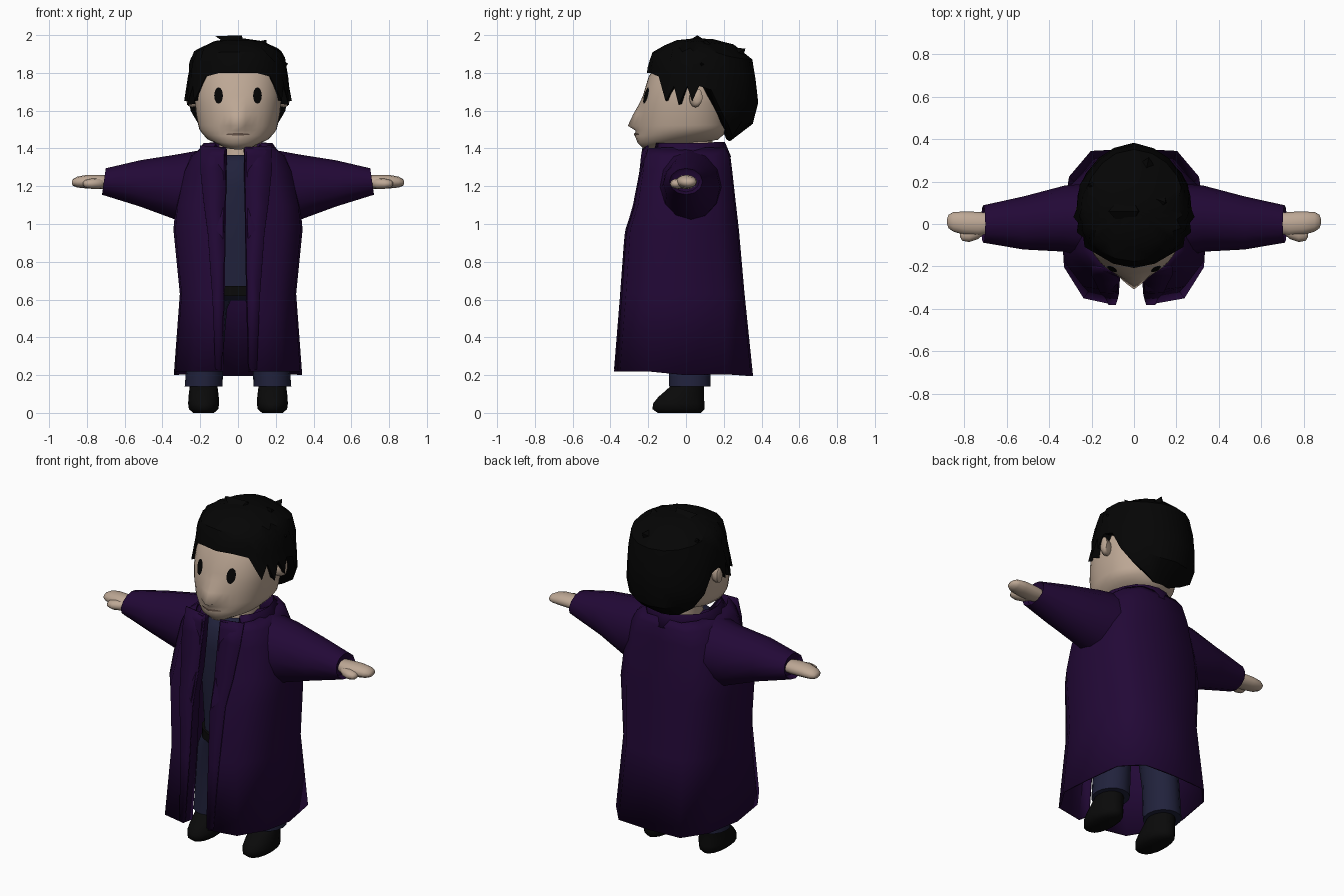
import bpy, bmesh, math, random
from mathutils import Vector
from mathutils.bvhtree import BVHTree

if "Cube" in bpy.data.objects:
    bpy.data.objects.remove(bpy.data.objects["Cube"])

random.seed(4)


def mat(name, r, g, b):
    m = bpy.data.materials.new(name)
    m.diffuse_color = (r, g, b, 1)
    m.use_nodes = True
    m.node_tree.nodes["Principled BSDF"].inputs["Base Color"].default_value = m.diffuse_color
    return m


PURPLE = mat("purple cloth", 0.016, 0.0025, 0.037)
NAVY = mat("navy cloth", 0.015, 0.016, 0.045)
SKIN = mat("skin", 0.51, 0.39, 0.30)
HAIR = mat("black hair", 0.0015, 0.0015, 0.0015)
LEATHER = mat("black leather", 0.003, 0.003, 0.003)
EYE = mat("eye black", 0.001, 0.001, 0.001)
LIP = mat("mouth brown", 0.12, 0.08, 0.06)


def make(name, verts, faces, material, angle=40, thick=0):
    me = bpy.data.meshes.new(name)
    me.from_pydata([tuple(v) for v in verts], [], faces)
    bm = bmesh.new()
    bm.from_mesh(me)
    bmesh.ops.recalc_face_normals(bm, faces=bm.faces)
    bm.to_mesh(me)
    bm.free()
    me.materials.append(material)
    ob = bpy.data.objects.new(name, me)
    bpy.context.collection.objects.link(ob)
    bpy.ops.object.select_all(action='DESELECT')
    ob.select_set(True)
    bpy.context.view_layer.objects.active = ob
    if angle:
        bpy.ops.object.shade_smooth_by_angle(angle=math.radians(angle))
    if thick:
        s = ob.modifiers.new("thickness", 'SOLIDIFY')
        s.thickness, s.offset = thick, 0
    return ob


def loft(name, rings, material, closed=True, cap=True, angle=40, thick=0):
    n = len(rings[0])
    verts = [p for r in rings for p in r]
    faces = []
    for i in range(len(rings) - 1):
        for j in range(n if closed else n - 1):
            k = (j + 1) % n
            faces.append((i*n + j, i*n + k, (i+1)*n + k, (i+1)*n + j))
    if closed and cap:
        faces += [tuple(range(n)), tuple(range((len(rings)-1)*n, len(rings)*n))]
    return make(name, verts, faces, material, angle, thick)


def ring_z(cx, cy, z, rx, ry, n=16):
    return [(cx + rx*math.sin(2*math.pi*i/n), cy - ry*math.cos(2*math.pi*i/n), z) for i in range(n)]


def ring_x(x, cy, cz, ry, rz, n=12, slant=0):
    out = []
    for i in range(n):
        a = 2*math.pi*i/n
        out.append((x - slant*math.sin(a), cy + ry*math.cos(a), cz + rz*math.sin(a)))
    return out


def flip(rings, s):
    return [[(s*p[0], p[1], p[2]) for p in r] for r in rings]


def lerp(table, t):
    for (a, u), (b, v) in zip(table, table[1:]):
        if (a - t)*(b - t) <= 0:
            return u + (v - u)*(t - a)/(b - a)
    return table[-1][1]


# coat body: open strip around the body, front edges folded inward
half = [(0, -0.82), (0.28, -0.99), (0.70, -0.91), (0.97, -0.53), (1, 0), (0.9, 0.63), (0.6, 0.97), (0, 1)]
rows = [(0.22, .335, .38, .35), (0.63, .303, .345, .305), (0.97, .337, .32, .275),
        (1.10, .325, .275, .26), (1.28, .285, .245, .24), (1.36, .245, .236, .23), (1.40, .19, .23, .21)]


def edge_x(z):
    return lerp([(0.2, .072), (0.6, .062), (1.1, .054), (1.45, .048)], z)


rings = []
for z, w, f, b in rows:
    def pt(s, i):
        x, y = half[i]
        px = s*x*w
        if i < 2:
            px = s*(edge_x(z) + .012*i) - 0.014
        drop = -0.025*max(0, y) if z < 0.3 else 0
        if z < 0.3 and i == 4:
            drop = -0.02
        return (px, y*(f if y < 0 else b), z + drop)
    rings.append([pt(1, i) for i in range(8)] + [pt(-1, i) for i in range(6, -1, -1)])
loft("coat_body", rings, PURPLE, closed=False, angle=62, thick=0.01)

# standing collar, open at the front
crings = []
for z, rx, ry in ((1.35, .12, .13), (1.425, .185, .205), (1.35, .235, .235)):
    crings.append([(rx*math.sin(math.radians(a)), -ry*math.cos(math.radians(a)),
                    z + 0.005*(abs(a - 180) < 50)) for a in range(40, 321, 20)])
loft("collar", crings, PURPLE, closed=False, angle=50, thick=0.008)

for s, side in ((1, "left"), (-1, "right")):
    # lapel running down the front edge
    inner = [(-.215, 1.405), (-.238, 1.30), (-.278, 1.08), (-.325, .9), (-.347, .6), (-.377, .23)]
    outer = [(.19, -.20, 1.415), (.19, -.238, 1.29), (.17, -.277, 1.10), (.15, -.32, .95), (.125, -.345, .6), (.11, -.377, .23)]
    strip = [[(s*edge_x(z) - .014, y, z), (s*b[0] - .01, b[1], b[2])] for (y, z), b in zip(inner, outer)]
    loft(side + "_lapel", strip, PURPLE, closed=False, angle=40, thick=0.008)

    # sleeve
    sl = [ring_x(.12, .01, 1.20, .19, .205), ring_x(.33, .025, 1.195, .155, .172),
          ring_x(.52, .005, 1.215, .125, .122), ring_x(.71, 0, 1.225, .088, .07, slant=.01),
          ring_x(.69, 0, 1.225, .07, .055)]
    loft(side + "_sleeve", flip(sl, s), PURPLE)

    # mitten hand with the thumb bulging forward
    hd = [ring_x(.67, .005, 1.222, .045, .034), ring_x(.73, 0, 1.222, .057, .038), ring_x(.80, .004, 1.224, .055, .036),
          ring_x(.85, .01, 1.222, .046, .029), ring_x(.873, .012, 1.22, .032, .018), ring_x(.88, .012, 1.22, .012, .007)]
    loft(side + "_hand", flip(hd, s), SKIN, angle=80)
    th = [ring_x(.69, -.015, 1.217, .02, .02), ring_x(.735, -.035, 1.214, .036, .028),
          ring_x(.775, -.048, 1.213, .037, .027), ring_x(.808, -.052, 1.213, .027, .02), ring_x(.82, -.05, 1.213, .01, .008)]
    loft(side + "_thumb", flip(th, s), SKIN, angle=80)

    # trouser leg
    lg = [ring_z(.11, .01, .64, .09, .13), ring_z(.148, .01, .55, .09, .12),
          ring_z(.17, .02, .35, .095, .11), ring_z(.182, .02, .14, .10, .11)]
    loft(side + "_trouser_leg", flip(lg, s), NAVY)

    # shoe: stacked outlines with a low toe
    sh = [ring_z(.182, -.035, 0, .055, .115), ring_z(.182, -.04, .02, .078, .138), ring_z(.182, -.038, .05, .082, .136),
          ring_z(.182, -.026, .085, .08, .12), ring_z(.182, -.005, .12, .076, .10), ring_z(.182, .012, .15, .072, .085)]
    loft(side + "_shoe", flip(sh, s), LEATHER, angle=65)

    # ear
    er = [ring_x(.20, .04, 1.665, .025, .04), ring_x(.245, .05, 1.667, .032, .05),
          ring_x(.265, .06, 1.672, .028, .046), ring_x(.272, .062, 1.675, .016, .03)]
    loft(side + "_ear", flip(er, s), SKIN, angle=60)

# shirt, hips, belt, neck
loft("shirt", [ring_z(-.0, 0, z, rx, ry) for z, rx, ry in
     ((.64, .19, .165), (.9, .2, .185), (1.2, .21, .20), (1.32, .17, .185), (1.365, .10, .14))], NAVY, angle=60)
loft("hips", [ring_z(0, .01, z, rx, ry) for z, rx, ry in ((.595, .14, .12), (.62, .195, .16), (.66, .195, .165))], NAVY)
loft("belt", [ring_z(0, 0, z, .205, .182) for z in (.62, .672)], LEATHER)
loft("neck", [ring_z(0, 0.02, 1.33, .10, .125), ring_z(0, 0.03, 1.47, .10, .11)], SKIN)

# head: rounded outlines, jaw tilting up toward the back, nose as a wedge in the front
shape = [(1.395, .09, .22, .17, .13), (1.43, .165, .25, .20, .10), (1.465, .19, .25, .21, .06), (1.495, .205, .25, .22, .03),
         (1.52, .21, .25, .22, .01), (1.58, .222, .248, .23, 0), (1.64, .228, .238, .24, 0),
         (1.68, .23, .228, .25, 0), (1.78, .22, .198, .25, 0), (1.88, .17, .13, .2, 0)]
wedge = [(1.39, 0), (1.43, .006), (1.465, .02), (1.495, .018), (1.52, .058), (1.58, .032), (1.66, 0), (1.9, 0)]
hrings = []
for z, w, f, b, tilt in shape:
    r = []
    for i in range(40):
        a = 2*math.pi*i/40
        sx, cy = math.sin(a), -math.cos(a)
        x = w*math.copysign(abs(sx)**0.92, sx)
        y = math.copysign(abs(cy)**0.92, cy)*(f if cy < 0 else b)
        push = lerp(wedge, z)*max(0, 1 - abs(x)/.085) if cy < 0 else 0
        r.append((x, y - push, z + tilt*(y + f)))
    hrings.append(r)
head = loft("head", hrings, SKIN, angle=75)

# eyes and mouth: thin ovals laid on the face
bvh = BVHTree.FromPolygons([v.co for v in head.data.vertices], [tuple(p.vertices) for p in head.data.polygons])


def decal(name, cx, cz, rx, rz, material, n=16):
    verts = []
    for k in (0, .5, 1):
        for i in range(n):
            a = 2*math.pi*i/n
            x, z = cx + k*rx*math.cos(a), cz + k*rz*math.sin(a)
            hit = bvh.ray_cast(Vector((x, -1, z)), Vector((0, 1, 0)))[0]
            verts.append((x, hit.y - 0.005, z))
    loft(name, [verts[:n], verts[n:2*n], verts[2*n:]], material, cap=False)


decal("left_eye", .103, 1.68, .023, .043, EYE)
decal("right_eye", -.103, 1.68, .023, .043, EYE)
decal("mouth", 0, 1.475, .065, .006, LIP)

# hair: chunky cap with a jagged lower edge (angle from the front, edge height)
edge = [(0, 1.80), (22, 1.80), (40, 1.78), (54, 1.65), (62, 1.73), (69, 1.63), (77, 1.73), (83, 1.65),
        (90, 1.73), (102, 1.71), (112, 1.60), (124, 1.52), (142, 1.465), (160, 1.44), (180, 1.44)]
bulge = [(1.985, 0), (1.975, .4), (1.92, .84), (1.85, .93), (1.75, .98), (1.62, 1), (1.55, .95), (1.5, .86), (1.46, .7), (1.43, .45)]
cols = edge + [(360 - a, z) for a, z in edge[-2:0:-1]]


def hair_pt(a, z, k=1):
    f, a = lerp(bulge, z)*k, math.radians(a)
    return (.275*f*math.sin(a), .07 - (.29 if math.cos(a) > 0 else .31)*f*math.cos(a), z)


hr = []
for s in (0.03, .12, .3, .5, .7, .87, 1):
    row = []
    for a, e in cols:
        j = random.uniform(-.02, .02) if .1 < s < .85 else 0
        spike = .05 if s == 1 and e < 1.7 and (50 < a < 90 or 270 < a < 310) else 0
        row.append(hair_pt(a, 1.985 - (1.985 - e)*s**1.3, 1 + j + spike))
    hr.append(row)
hr.append([hair_pt(a, e + .01, .8) for a, e in cols])
loft("hair", hr, HAIR, angle=35)


# loose tufts
def tuft(name, base, tip, r):
    base, tip = Vector(base), Vector(tip)
    q = (tip - base).to_track_quat('Z', 'Y')
    vs = [base + q @ Vector((r*math.cos(i*math.pi/2), r*math.sin(i*math.pi/2), 0)) for i in range(4)] + [tip]
    make(name, vs, [(0, 1, 4), (1, 2, 4), (2, 3, 4), (3, 0, 4), (3, 2, 1, 0)], HAIR, angle=0)


for i, (b, t, r) in enumerate([((-.03, .06, 1.93), (.02, .06, 1.999), .11), ((.1, .12, 1.90), (.15, .1, 1.975), .09),
                               ((.05, .22, 1.86), (.07, .315, 1.93), .09), ((.17, .1, 1.82), (.265, .08, 1.85), .09),
                               ((-.15, .15, 1.84), (-.215, .19, 1.92), .09)]):
    tuft("hair_tuft_%d" % (i + 1), b, t, r)
